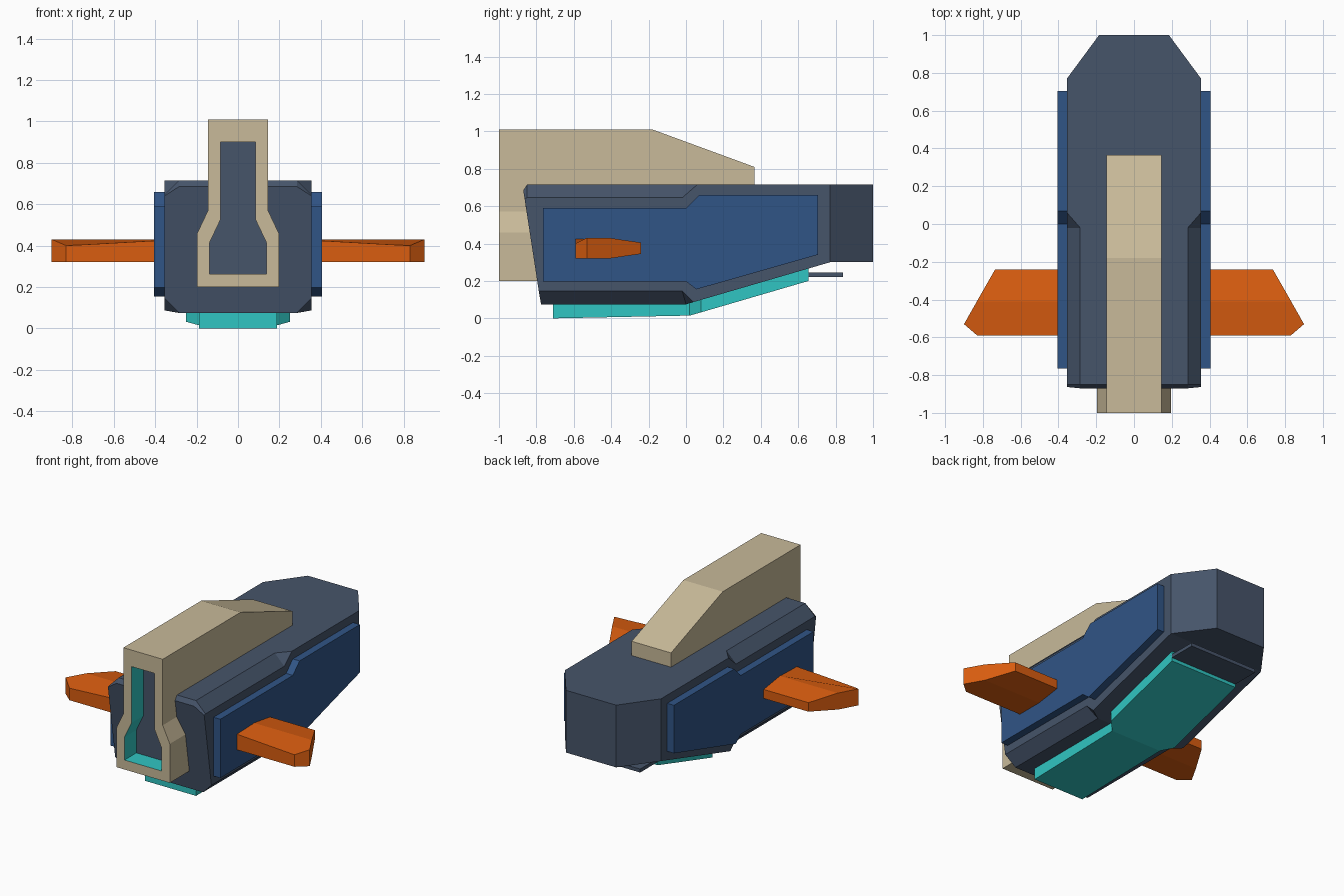
import bpy, bmesh

cube = bpy.data.objects.get("Cube")
if cube:
    bpy.data.objects.remove(cube, do_unlink=True)


def material(name, rgb):
    m = bpy.data.materials.new(name)
    m.use_nodes = True
    m.diffuse_color = (*rgb, 1)
    m.node_tree.nodes["Principled BSDF"].inputs["Base Color"].default_value = (*rgb, 1)
    return m


SLATE = material("dark slate", (0.061, 0.089, 0.144))
TAN = material("tan", (0.58, 0.49, 0.32))
BLUE = material("deep blue", (0.03, 0.09, 0.24))
ORANGE = material("orange", (0.7, 0.11, 0.005))
TEAL = material("teal", (0.03, 0.56, 0.54))


def add_object(name, bm, *mats):
    bmesh.ops.remove_doubles(bm, verts=bm.verts, dist=0.0005)
    bmesh.ops.recalc_face_normals(bm, faces=bm.faces)
    mesh = bpy.data.meshes.new(name)
    bm.to_mesh(mesh)
    bm.free()
    for m in mats:
        mesh.materials.append(m)
    obj = bpy.data.objects.new(name, mesh)
    bpy.context.collection.objects.link(obj)
    return obj


def bridge(bm, a, b):
    """Join two vertex loops with a band of faces."""
    n = len(a)
    return [bm.faces.new((a[i], a[(i + 1) % n], b[(i + 1) % n], b[i])) for i in range(n)]


def loft(name, rings, *mats):
    """Capped skin through rings of points."""
    bm = bmesh.new()
    loops = [[bm.verts.new(p) for p in ring] for ring in rings]
    for a, b in zip(loops, loops[1:]):
        bridge(bm, a, b)
    bm.faces.new(loops[0])
    bm.faces.new(loops[-1])
    return add_object(name, bm, *mats)


def mirrored(half):
    """Close a +x half outline with its mirror image."""
    return half + [(-x, y, z) for x, y, z in reversed(half)]


# Hull: slanted nose, chamfered front half, square rear half, tapered tail
W, C, TOP, LOW = 0.355, 0.285, 0.715, 0.075
hull = [
    [(C, -0.87, 0.685), (W, -0.863, 0.64), (W, -0.787, 0.145), (C, -0.775, LOW)],
    [(C, -0.85, TOP), (W, -0.85, 0.645), (W, -0.78, 0.145), (C, -0.77, LOW)],
    [(C, -0.02, TOP), (W, -0.02, 0.645), (W, -0.02, 0.145), (C, 0, LOW)],
    [(W, 0.06, TOP), (W, 0.06, TOP), (W, 0.04, 0.087), (W, 0.04, 0.087)],
    [(W, 0.77, TOP), (W, 0.77, TOP), (W, 0.77, 0.3), (W, 0.77, 0.3)],
    [(0.185, 1, TOP), (0.185, 1, TOP), (0.185, 1, 0.3), (0.185, 1, 0.3)],
]
loft("hull", [mirrored(r) for r in hull], SLATE)

# Raised side panels
panel = [(-0.765, 0.59), (0, 0.59), (0.07, 0.66), (0.705, 0.66),
         (0.705, 0.34), (0.055, 0.155), (0, 0.198), (-0.765, 0.198)]
for side, s in (("left", 1), ("right", -1)):
    loft(side + "_panel", [[(s * x, y, z) for y, z in panel] for x in (0.34, 0.405)], BLUE)

# Belly plate, widening behind the bend: y, half width, bottom, top
belly = [(-0.71, 0.188, 0, 0.12), (0.02, 0.188, 0.015, 0.12),
         (0.08, 0.25, 0.032, 0.13), (0.655, 0.25, 0.2, 0.272)]
loft("belly_plate", [mirrored([(w, y, t), (w, y, b)]) for y, w, b, t in belly], TEAL)

# Thin shelf behind the belly plate
loft("belly_shelf", [mirrored([(0.25, y, 0.245), (0.25, y, 0.222)]) for y in (0.62, 0.84)], SLATE)

# Tower with a keyhole-shaped recess in its front
outer = [(0.145, 1.01), (0.145, 0.57), (0.197, 0.46), (0.197, 0.2)]
inner = [(0.085, 0.9), (0.085, 0.525), (0.137, 0.415), (0.137, 0.263)]
bm = bmesh.new()


def tower_ring(half, y, cap=2):
    return [bm.verts.new(p) for p in mirrored([(x, y, min(z, cap)) for x, z in half])]


floor_ring = tower_ring(inner, -0.875)
mouth = tower_ring(inner, -1)
front = tower_ring(outer, -1)
shoulder = tower_ring(outer, -0.18)
rear = tower_ring(outer, 0.365, 0.81)
for f in bridge(bm, floor_ring, mouth):
    f.material_index = 1
bm.faces.new(floor_ring).material_index = 2
bridge(bm, mouth, front)
bridge(bm, front, shoulder)
bridge(bm, shoulder, rear)
bm.faces.new(rear)
add_object("tower", bm, TAN, TEAL, SLATE)

# Stub wings: plan outline with bottom and top heights, creased along the chord
wing = [(0.38, -0.59, 0.32, 0.425), (0.83, -0.59, 0.32, 0.4), (0.9, -0.53, 0.32, 0.43),
        (0.832, -0.41, 0.32, 0.43), (0.735, -0.24, 0.345, 0.405),
        (0.38, -0.24, 0.345, 0.405), (0.38, -0.41, 0.32, 0.43)]
for side, s in (("left", 1), ("right", -1)):
    bm = bmesh.new()
    under = [bm.verts.new((s * x, y, b)) for x, y, b, t in wing]
    upper = [bm.verts.new((s * x, y, t)) for x, y, b, t in wing]
    bridge(bm, under, upper)
    for loop in (under, upper):
        bm.faces.new([loop[i] for i in (0, 1, 2, 3, 6)])
        bm.faces.new(loop[3:])
    add_object(side + "_wing", bm, ORANGE)
